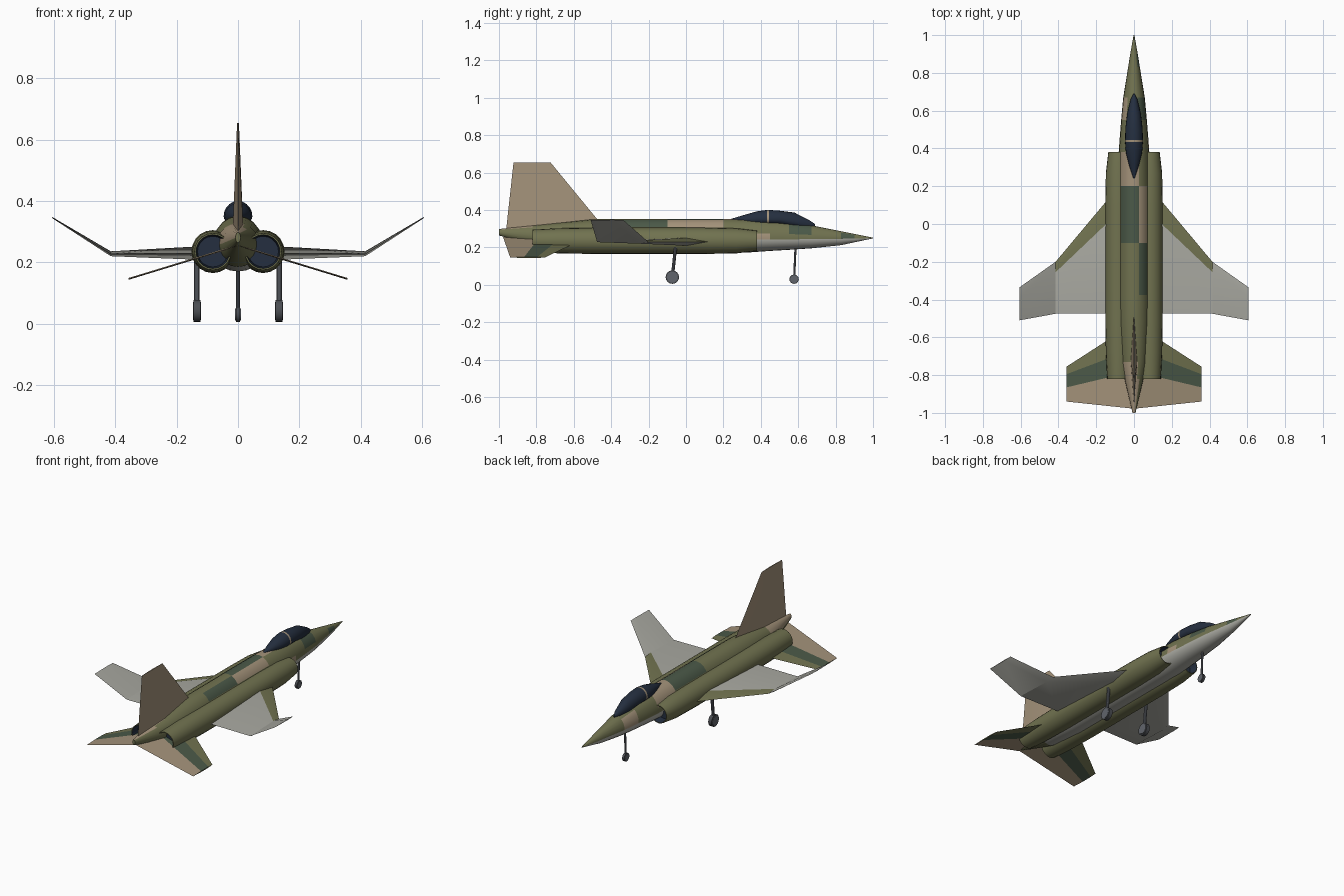
import bpy, bmesh, math
from mathutils import Vector

cube = bpy.data.objects.get("Cube")
if cube:
    bpy.data.objects.remove(cube)


def material(name, r, g, b):
    m = bpy.data.materials.new(name)
    m.use_nodes = True
    m.diffuse_color = (r, g, b, 1)
    m.node_tree.nodes["Principled BSDF"].inputs["Base Color"].default_value = (r, g, b, 1)
    return m


OLIVE, GREEN, TAN, GREY, NAVY, STEEL, BLACK = range(7)
PALETTE = [
    material("olive", .165, .17, .08),
    material("dark_green", .07, .1, .065),
    material("tan", .37, .29, .195),
    material("light_grey", .4, .4, .36),
    material("navy_glass", .018, .028, .05),
    material("steel", .12, .13, .15),
    material("tyre", .07, .075, .085),
]


def loft(name, rings, rule, smooth=True):
    """Skin closed rings; rule(ring, side, centre) picks the colour, ring -1 is a cap."""
    bm = bmesh.new()
    loops = [[bm.verts.new(p) for p in ring] for ring in rings]
    n = len(loops[0])
    for i in range(len(loops) - 1):
        for k in range(n):
            j = (k + 1) % n
            f = bm.faces.new((loops[i][k], loops[i][j], loops[i + 1][j], loops[i + 1][k]))
            f.material_index = rule(i, k, f.calc_center_median())
    for loop in (loops[0], loops[-1]):
        f = bm.faces.new(loop)
        f.material_index = rule(-1, 0, f.calc_center_median())
    bmesh.ops.recalc_face_normals(bm, faces=bm.faces)
    mesh = bpy.data.meshes.new(name)
    bm.to_mesh(mesh)
    bm.free()
    for m in PALETTE:
        mesh.materials.append(m)
    ob = bpy.data.objects.new(name, mesh)
    bpy.context.collection.objects.link(ob)
    if smooth:
        bpy.ops.object.select_all(action='DESELECT')
        ob.select_set(True)
        bpy.context.view_layer.objects.active = ob
        bpy.ops.object.shade_smooth_by_angle(angle=math.radians(25))
    return ob


def oval(y, half, mid, up, down, cx=0, n=20):
    """Ring across y: half width, and heights above and below the middle."""
    ring = []
    for k in range(n):
        a = 2 * math.pi * k / n
        s = math.sin(a)
        ring.append(Vector((cx + half * math.cos(a), y, mid + s * (up if s > 0 else down))))
    return ring


# Fuselage: y, half width, top, middle, bottom
BODY = [
    (1, .002, .252, .25, .248), (.9, .02, .272, .247, .227), (.83, .031, .286, .246, .212),
    (.67, .057, .318, .244, .195), (.55, .068, .335, .243, .187), (.45, .076, .345, .242, .181),
    (.38, .081, .349, .242, .176), (.32, .083, .35, .242, .172), (.2, .085, .352, .243, .17),
    (-.1, .085, .352, .245, .17), (-.375, .085, .352, .245, .17), (-.5, .084, .35, .247, .17),
    (-.73, .07, .328, .255, .185), (-.82, .05, .318, .262, .21), (-1, .008, .298, .28, .264),
]
# Camouflage patches: side, y range, z range, colour
PATCHES = [
    (1, -.375, -.1, .3, .4, GREEN), (1, -.1, .2, .3, .4, TAN),
    (-1, -.1, .2, .3, .4, GREEN), (-1, .2, .38, .28, .4, TAN),
    (1, .38, .45, .24, .28, TAN), (1, .55, .67, .27, .34, GREEN),
    (1, .83, .9, .25, .3, GREEN), (-1, .55, .67, .25, .31, TAN),
    (-1, -1, -.73, .25, .4, TAN),
]


def camouflage(i, k, c):
    if i >= 0 and k >= 10:
        return GREY if c.y > -.73 else OLIVE
    side = 1 if c.x > .015 else -1
    for s, y0, y1, z0, z1, colour in PATCHES:
        if s == side and y0 < c.y < y1 and z0 < c.z < z1:
            return colour
    return OLIVE


loft("fuselage", [oval(y, w, m, t - m, m - b) for y, w, t, m, b in BODY], camouflage)

# Canopy with a thin frame band
CANOPY = [(.69, .003, .325), (.66, .018, .345), (.58, .037, .386), (.5, .046, .396),
          (.445, .047, .4), (.433, .047, .4), (.38, .043, .393), (.31, .026, .373), (.24, .003, .352)]
loft("canopy", [oval(y, w, .35 - max(0, y - .5) * .16, t - .35 + max(0, y - .5) * .16, .03)
                for y, w, t in CANOPY],
     lambda i, k, c: TAN if i == 4 else NAVY)

# Engine nacelles with dark recessed intakes and nozzles
NACELLE = [(.33, .044), (.38, .05), (.38, .054), (.27, .067), (.1, .07), (-.5, .07),
           (-.68, .067), (-.82, .06), (-.82, .055), (-.77, .05)]
for side, label in ((1, "left"), (-1, "right")):
    loft(label + "_nacelle", [oval(y, r, .235, r, r, side * .082) for y, r in NACELLE],
         lambda i, k, c: NAVY if i in (-1, 0, 8) else OLIVE)

    # Wing: x, leading edge, ridge, trailing edge, height, half thickness
    WING = [(.09, .188, .05, -.475, .23, .024), (.147, .12, 0, -.475, .23, .021),
            (.415, -.2, -.255, -.475, .228, .008), (.606, -.335, -.39, -.51, .346, .002)]
    loft(label + "_wing",
         [[Vector((side * x, le, z)), Vector((side * x, mid, z + t)),
           Vector((side * x, te, z)), Vector((side * x, mid, z - t))]
          for x, le, mid, te, z, t in WING],
         lambda i, k, c: OLIVE if k == 0 and i in (0, 1) else GREY)

    # Tailplane: x, chord positions from front to back, height
    TAIL = [(0, (-.525, -.66, -.78, -.978), .255), (.357, (-.755, -.795, -.865, -.94), .146)]
    rings = []
    for x, chord, z in TAIL:
        top = [Vector((side * x, y, z + t)) for y, t in zip(chord, (0, .003, .003, 0))]
        low = [Vector((side * x, y, z - .003)) for y in chord[2:0:-1]]
        rings.append(top + low)
    loft(label + "_tailplane", rings,
         lambda i, k, c: (OLIVE, GREEN, TAN, TAN, GREEN, OLIVE)[k], False)

# Tail fin: height, front, ridge, back, half thickness
FIN = [(.29, -.425, -.72, -.962, .018), (.655, -.725, -.82, -.922, .003)]
loft("tail_fin",
     [[Vector((0, a, z)), Vector((t, m, z)), Vector((0, b, z)), Vector((-t, m, z))]
      for z, a, m, b, t in FIN], lambda i, k, c: TAN)


def tube(name, start, end, radius, colour, sides=10):
    """Straight round bar between two points."""
    start, end = Vector(start), Vector(end)
    turn = (end - start).to_track_quat('Z', 'Y')
    circle = [turn @ Vector((radius * math.cos(2 * math.pi * k / sides),
                             radius * math.sin(2 * math.pi * k / sides), 0)) for k in range(sides)]
    return loft(name, [[p + v for v in circle] for p in (start, end)], lambda i, k, c: colour)


# Landing gear: name, x, wheel y, wheel radius, half width, strut radius, strut top y
for name, x, y, r, w, s, top in (("left_gear", .134, -.073, .036, .011, .009, -.055),
                                 ("right_gear", -.134, -.073, .036, .011, .009, -.055),
                                 ("nose_gear", 0, .578, .025, .007, .006, .586)):
    z = r + .005
    tube(name + "_wheel", (x - w, y, z), (x + w, y, z), r, BLACK, 16)
    tube(name + "_hub", (x - w - .002, y, z), (x + w + .002, y, z), r * .8, STEEL, 16)
    tube(name + "_strut", (x, y, z), (x, top, .21), s, STEEL)
